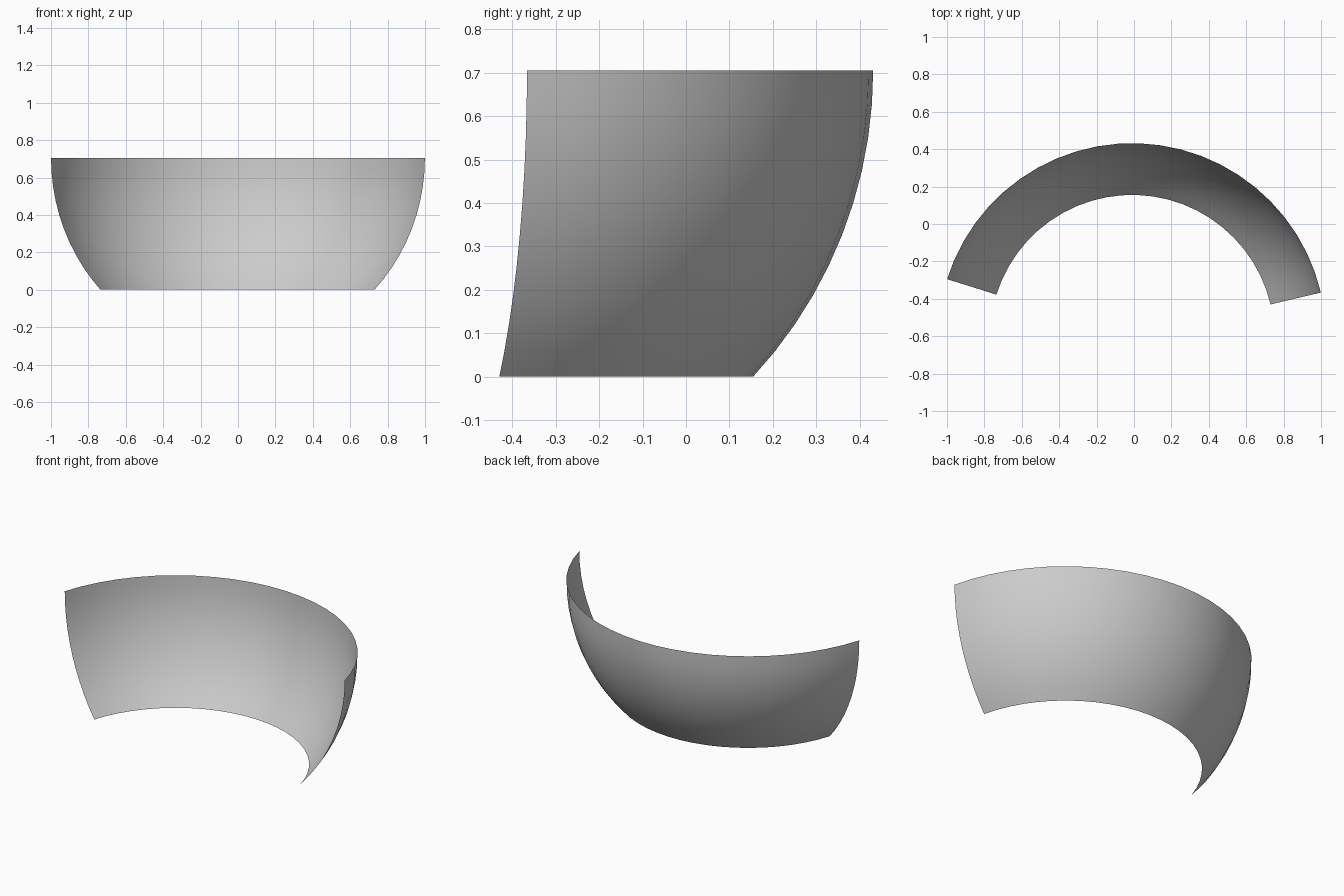
import bpy, bmesh
from math import sin, cos, radians, asin
from mathutils import Vector, Matrix

if "Cube" in bpy.data.objects:
    bpy.data.objects.remove(bpy.data.objects["Cube"])

R, H = 1.037, 0.705                  # sphere radius, shell height
AXIS = Vector((-0.01, -0.605, 0))    # vertical axis of the sphere
A0, A1 = radians(13.3), radians(162.6)
ROWS, COLS = 10, 24

# Lower sphere quarter-band profile, spun around the vertical axis
bm = bmesh.new()
low = -asin(H / R)
profile = []
for i in range(ROWS + 1):
    t = low * (1 - i / ROWS)
    p = Vector((R * cos(t), 0, H + R * sin(t)))
    profile.append(bm.verts.new(AXIS + Matrix.Rotation(A0, 3, 'Z') @ p))
edges = [bm.edges.new(pair) for pair in zip(profile, profile[1:])]
bmesh.ops.spin(bm, geom=profile + edges, cent=AXIS, axis=(0, 0, 1),
               angle=A1 - A0, steps=COLS, use_duplicate=False)

# Make the faces point away from the sphere centre
centre = AXIS + Vector((0, 0, H))
bm.normal_update()
for f in bm.faces:
    f.smooth = True
    if f.normal.dot(f.calc_center_median() - centre) < 0:
        f.normal_flip()

mesh = bpy.data.meshes.new("curved_shell")
bm.to_mesh(mesh)
bm.free()
shell = bpy.data.objects.new("curved_shell", mesh)
bpy.context.collection.objects.link(shell)
